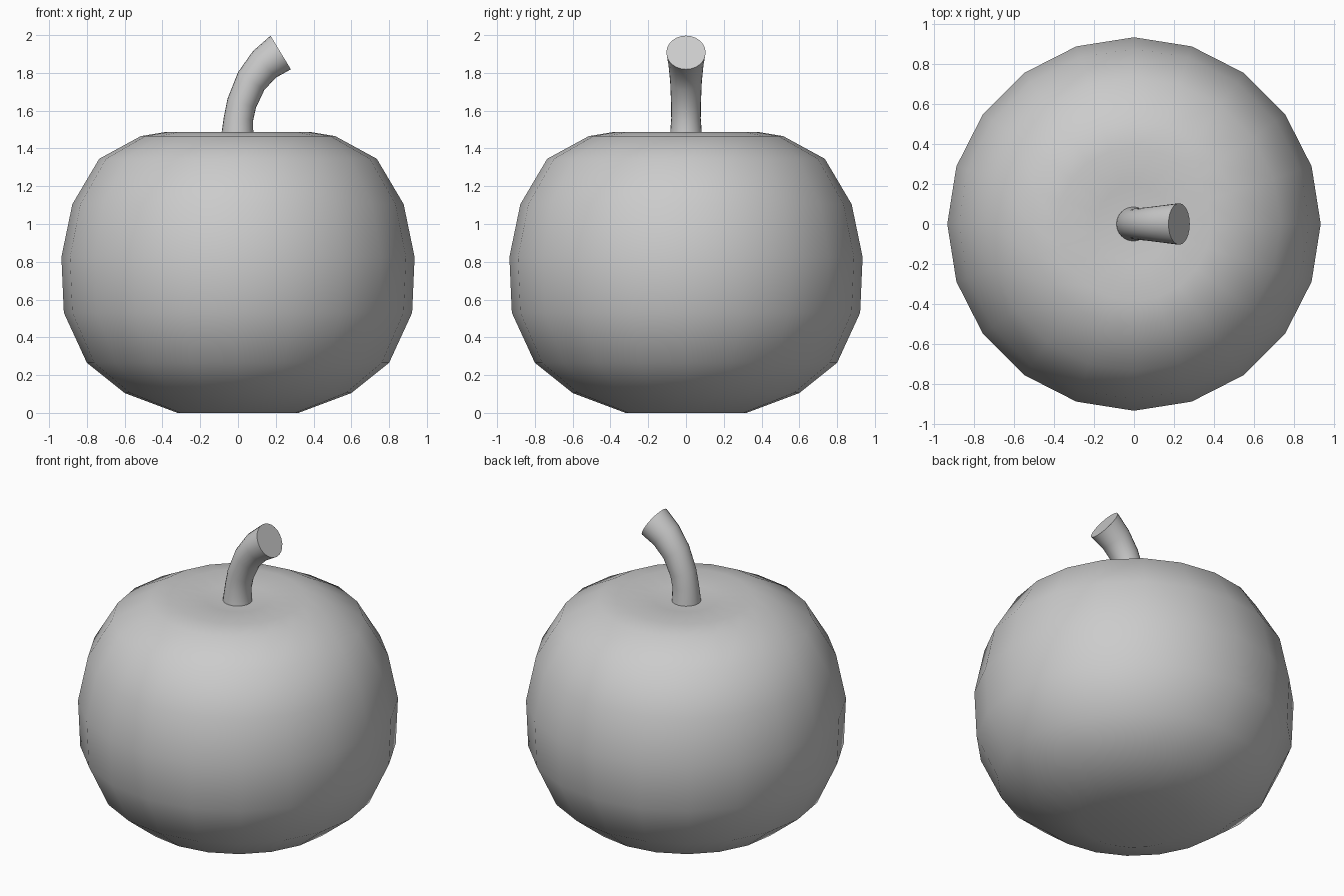
import bpy, bmesh, math
from mathutils import Vector

if "Cube" in bpy.data.objects:
    bpy.data.objects.remove(bpy.data.objects["Cube"])


def skin(name, rings, start=None, end=None):
    """Bridge equal-sized rings; close ends with a pole point or a flat cap."""
    bm = bmesh.new()
    loops = [[bm.verts.new(p) for p in ring] for ring in rings]
    n = len(loops[0])
    for a, b in zip(loops, loops[1:]):
        for i in range(n):
            j = (i + 1) % n
            bm.faces.new((a[i], a[j], b[j], b[i]))
    for loop, pole in ((loops[0], start), (loops[-1], end)):
        if pole is None:
            bm.faces.new(loop)
        else:
            tip = bm.verts.new(pole)
            for i in range(n):
                bm.faces.new((loop[i], loop[(i + 1) % n], tip))
    bmesh.ops.recalc_face_normals(bm, faces=bm.faces)
    mesh = bpy.data.meshes.new(name)
    bm.to_mesh(mesh)
    bm.free()
    obj = bpy.data.objects.new(name, mesh)
    bpy.context.collection.objects.link(obj)
    bpy.ops.object.select_all(action='DESELECT')
    obj.select_set(True)
    bpy.context.view_layer.objects.active = obj
    bpy.ops.object.shade_smooth_by_angle(angle=math.radians(45))
    return obj


def ring(center, tangent, radius, sides):
    """Circle in the plane square to a tangent lying in the xz plane."""
    u = Vector((tangent.z, 0, -tangent.x))
    v = Vector((0, 1, 0))
    steps = [2 * math.pi * i / sides for i in range(sides)]
    return [center + radius * (math.cos(a) * u + math.sin(a) * v) for a in steps]


# Fruit body: 20-sided lathe with shallow dimples at both poles
profile = [(0.32, 0.0), (0.60, 0.105), (0.80, 0.265), (0.922, 0.53),
           (0.935, 0.825), (0.877, 1.105), (0.735, 1.345), (0.515, 1.465),
           (0.385, 1.487), (0.19, 1.475)]
up = Vector((0, 0, 1))
skin("fruit_body", [ring(Vector((0, 0, z)), up, r, 20) for r, z in profile],
     start=(0, 0, 0.02), end=(0, 0, 1.455))

# Stem: curved tube, flared at the cut tip; x, z, tangent elevation, radius
path = [(0.0, 1.40, 90, 0.092), (-0.003, 1.48, 88, 0.084),
        (0.003, 1.56, 82, 0.078), (0.02, 1.64, 72, 0.079),
        (0.07, 1.757, 56, 0.084), (0.14, 1.845, 41, 0.093),
        (0.226, 1.908, 31, 0.104)]
rings = []
for x, z, deg, r in path:
    a = math.radians(deg)
    rings.append(ring(Vector((x, 0, z)), Vector((math.cos(a), 0, math.sin(a))), r, 24))
skin("stem", rings)
